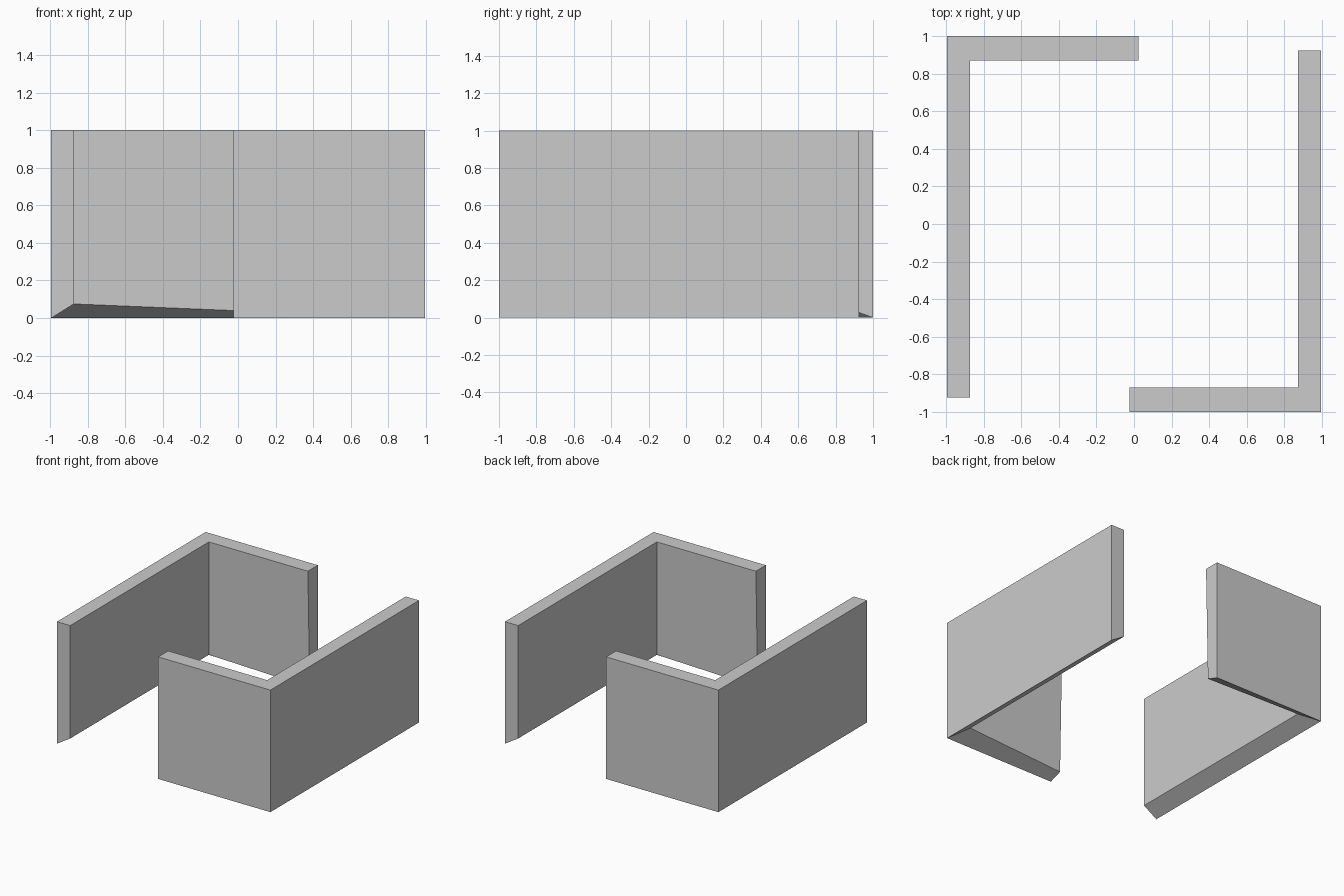
import bpy, bmesh
from math import pi

if "Cube" in bpy.data.objects:
    bpy.data.objects.remove(bpy.data.objects["Cube"])

# Cross-sections along the L path: (outer xy, inner top xy, inner bottom xyz)
SECTIONS = [
    ((-0.994, -0.924), (-0.874, -0.924), (-0.874, -0.924, 0.075)),  # long wall end
    ((-0.994, 1.0), (-0.874, 0.871), (-0.874, 0.871, 0.075)),       # mitred corner
    ((0.024, 1.0), (0.024, 0.871), (0.024, 0.893, 0.038)),          # short wall end
]


def l_wall(name, angle):
    bm = bmesh.new()
    rings = []
    for outer, top, bottom in SECTIONS:
        pts = [(*outer, 0), (*outer, 1), (*top, 1), bottom]
        rings.append([bm.verts.new(p) for p in pts])
    # Walls, top and chamfered underside between neighbouring sections
    for a, b in zip(rings, rings[1:]):
        for i in range(4):
            j = (i + 1) % 4
            bm.faces.new((a[i], a[j], b[j], b[i]))
    # End caps
    bm.faces.new(rings[0])
    bm.faces.new(rings[-1])
    bmesh.ops.recalc_face_normals(bm, faces=bm.faces)
    mesh = bpy.data.meshes.new(name)
    bm.to_mesh(mesh)
    bm.free()
    obj = bpy.data.objects.new(name, mesh)
    obj.rotation_euler.z = angle
    bpy.context.collection.objects.link(obj)


# Two identical walls, half a turn apart
l_wall("back_left_wall", 0)
l_wall("front_right_wall", pi)
